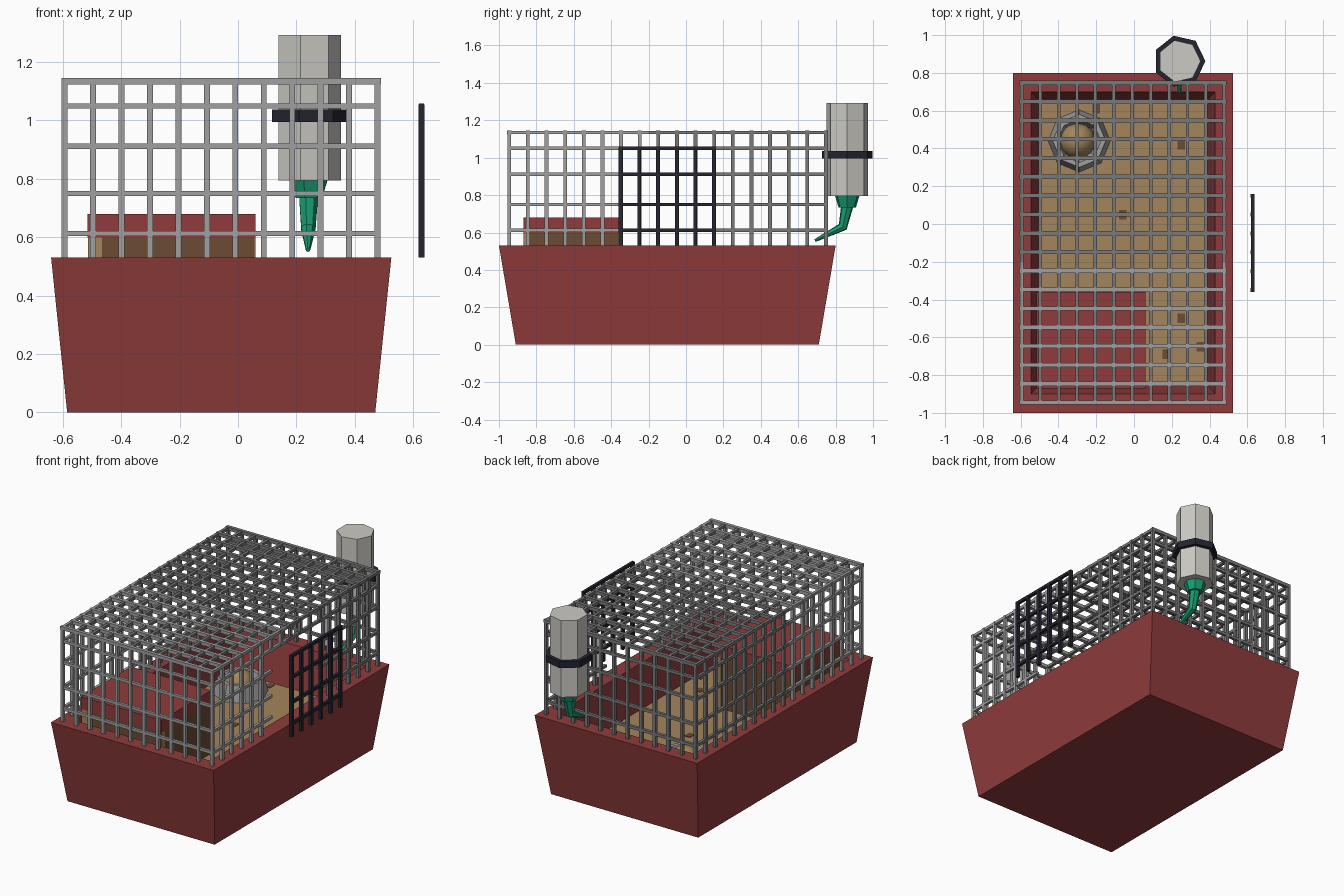
import bpy, bmesh
from math import cos, sin, tau
from mathutils import Vector

cube = bpy.data.objects.get("Cube")
if cube:
    bpy.data.objects.remove(cube)


def material(name, rgb):
    m = bpy.data.materials.new(name)
    m.use_nodes = True
    m.diffuse_color = (*rgb, 1)
    m.node_tree.nodes["Principled BSDF"].inputs["Base Color"].default_value = (*rgb, 1)
    return m


RED = material("red plastic", (.28, .045, .046))
TAN = material("tan shavings", (.37, .235, .105))
BROWN = material("brown wood", (.147, .069, .033))
LIGHT = material("light grey wire", (.35, .35, .35))
DARK = material("dark grey wire", (.19, .195, .19))
NAVY = material("navy metal", (.017, .018, .028))
WHITE = material("pale bottle", (.6, .59, .55))
GREEN = material("green spout", (.01, .33, .17))


def finish(name, bm, *mats):
    bmesh.ops.recalc_face_normals(bm, faces=bm.faces)
    mesh = bpy.data.meshes.new(name)
    bm.to_mesh(mesh)
    bm.free()
    for m in mats:
        mesh.materials.append(m)
    ob = bpy.data.objects.new(name, mesh)
    bpy.context.collection.objects.link(ob)
    return ob


def add_box(bm, lo, hi, slot=0):
    verts = bmesh.ops.create_cube(bm, size=1)["verts"]
    for v in verts:
        v.co = [(h if c > 0 else l) for c, l, h in zip(v.co, lo, hi)]
    for f in {f for v in verts for f in v.link_faces}:
        f.material_index = slot


def box(name, lo, hi, mat):
    bm = bmesh.new()
    add_box(bm, lo, hi)
    return finish(name, bm, mat)


def loft(name, rings, mat, closed=False):
    """Skin equal-length rings of points; cap the ends or join them."""
    bm = bmesh.new()
    loops = [[bm.verts.new(p) for p in ring] for ring in rings]
    pairs = list(zip(loops, loops[1:]))
    if closed:
        pairs.append((loops[-1], loops[0]))
    else:
        bm.faces.new(loops[0])
        bm.faces.new(loops[-1])
    n = len(loops[0])
    for a, b in pairs:
        for i in range(n):
            j = (i + 1) % n
            bm.faces.new((a[i], a[j], b[j], b[i]))
    return finish(name, bm, mat)


def rect(x0, x1, y0, y1, z):
    return [(x0, y0, z), (x1, y0, z), (x1, y1, z), (x0, y1, z)]


def ring(x, y, z, r, n):
    return [(x + r * cos(tau * i / n), y + r * sin(tau * i / n), z) for i in range(n)]


# Tapered tray with a thick rim, and its bedding
RIM, BED = .53, .27
loft("tray", [rect(-.585, .47, -.91, .71, 0), rect(-.64, .525, -1, .8, RIM),
              rect(-.545, .43, -.9, .7, RIM), rect(-.495, .38, -.84, .65, BED - .01)], RED)
box("bedding", (-.495, -.84, BED - .009), (.38, .65, BED), TAN)

# Dark chips lying on the bedding
bm = bmesh.new()
for x, y in [(.25, .42), (-.06, .05), (.25, -.5), (.4, -.65), (.17, -.69), (-.2, .61)]:
    x = min(x, .35)
    add_box(bm, (x - .02, y - .025, BED), (x + .02, y + .025, BED + .003))
finish("bedding_chips", bm, BROWN)

# Wooden house with a red roof and pale corner strips
HX0, HX1, HY0, HY1 = -.515, .06, -.87, -.36
box("house_walls", (HX0 + .002, HY0 + .002, BED), (HX1 - .002, HY1 - .002, .6), BROWN)
box("house_roof", (HX0, HY0, .6), (HX1, HY1, .68), RED)
bm = bmesh.new()
add_box(bm, (HX0 + .002, HY0, BED), (HX0 + .05, HY0 + .004, .6))
add_box(bm, (HX1 - .004, HY0, BED), (HX1, HY0 + .035, .6))
add_box(bm, (HX1 - .06, HY1 - .004, BED), (HX1, HY1, .6))
finish("house_corner_strips", bm, TAN)

# Food bowl
BX, BY = -.29, .44
loft("food_bowl", [ring(BX, BY, z, r, 8) for z, r in
                   ((BED, .165), (BED + .1, .14), (BED + .1, .115), (BED + .03, .09))], LIGHT)
bm = bmesh.new()
bmesh.ops.create_uvsphere(bm, u_segments=12, v_segments=8, radius=.095)
bmesh.ops.translate(bm, verts=bm.verts, vec=(BX - .01, BY, BED + .05))
for f in bm.faces:
    f.smooth = True
finish("food", bm, TAN)

# Wire cage: evenly spaced bars, light towards the front and dark behind
X0, X1, Y0, Y1, TOP = -.594, .478, -.945, .748, 1.135
NX, NY, R, SPLIT = 12, 18, .01, -.2
LEVELS = (.613, .75, .912, 1.05)
DOOR0, DOOR1, DOOR_TOP = -.35, .15, 1.05
xs = [X0 + (X1 - X0) * i / (NX - 1) for i in range(NX)]
ys = [Y0 + (Y1 - Y0) * i / (NY - 1) for i in range(NY)]


def bar(bm, a, b, r=R, slot=None):
    lo = [min(p, q) - r for p, q in zip(a, b)]
    hi = [max(p, q) + r for p, q in zip(a, b)]
    lo[2] = max(lo[2], RIM)
    if slot is None:
        slot = 0 if (a[1] + b[1]) / 2 < SPLIT else 1
    add_box(bm, lo, hi, slot)


def side_rail(bm, x, z, start, end):
    """Lengthwise rail, split where the grey changes."""
    r = R - .001
    if start < SPLIT < end:
        bar(bm, (x, start, z), (x, SPLIT - r, z), r, 0)
        bar(bm, (x, SPLIT + r, z), (x, end, z), r, 1)
    else:
        bar(bm, (x, start, z), (x, end, z), r)


bm = bmesh.new()
for y in (Y0, Y1):
    for x in xs:
        bar(bm, (x, y, RIM), (x, y, TOP))
    for z in LEVELS:
        bar(bm, (X0, y, z), (X1, y, z), R - .001)
for x in (X0, X1):
    for y in ys[1:-1]:
        in_door = x == X1 and DOOR0 - .02 < y < DOOR1 + .02
        bar(bm, (x, y, DOOR_TOP if in_door else RIM), (x, y, TOP))
    for z in LEVELS:
        if x == X1 and z < DOOR_TOP:
            side_rail(bm, x, z, Y0, DOOR0)
            side_rail(bm, x, z, DOOR1, Y1)
        else:
            side_rail(bm, x, z, Y0, Y1)
    side_rail(bm, x, TOP, Y0, Y1)
for y in ys:
    bar(bm, (X0, y, TOP), (X1, y, TOP), R + .001)
for x in xs[1:-1]:
    bar(bm, (x, Y0, TOP), (x, Y1, TOP), R - .001)
finish("wire_cage", bm, LIGHT, DARK)

# Barred door held out from the opening
bm = bmesh.new()
for i in range(6):
    y = DOOR0 + (DOOR1 - DOOR0) * i / 5
    bar(bm, (.628, y, RIM), (.628, y, 1.045), R, 0)
for z in LEVELS:
    bar(bm, (.628, DOOR0, z), (.628, DOOR1, z), R - .001, 0)
finish("cage_door", bm, NAVY)

# Water bottle, clamp ring and bent spout
WX, WY = .24, .862
loft("water_bottle", [ring(WX, WY, z, .113, 7) for z in (.795, 1.292)], WHITE)
loft("bottle_clamp", [ring(WX, WY, z, r, 7) for z, r in
                      ((.995, .11), (.995, .138), (1.037, .138), (1.037, .11))], NAVY, True)
loft("spout_collar", [ring(WX, WY, z, r, 7) for z, r in ((.8, .068), (.735, .048))], GREEN)
path = [(.862, .74, .034), (.838, .63, .026), (.69, .557, .008)]
tilts = [Vector((1, 0)), Vector((.8, -.6)), Vector((.4, -.9))]
rings = []
for (y, z, r), t in zip(path, tilts):
    rings.append([(WX + r * cos(tau * i / 7), y + r * sin(tau * i / 7) * t.x,
                   z + r * sin(tau * i / 7) * t.y) for i in range(7)])
loft("spout_tube", rings, GREEN)
